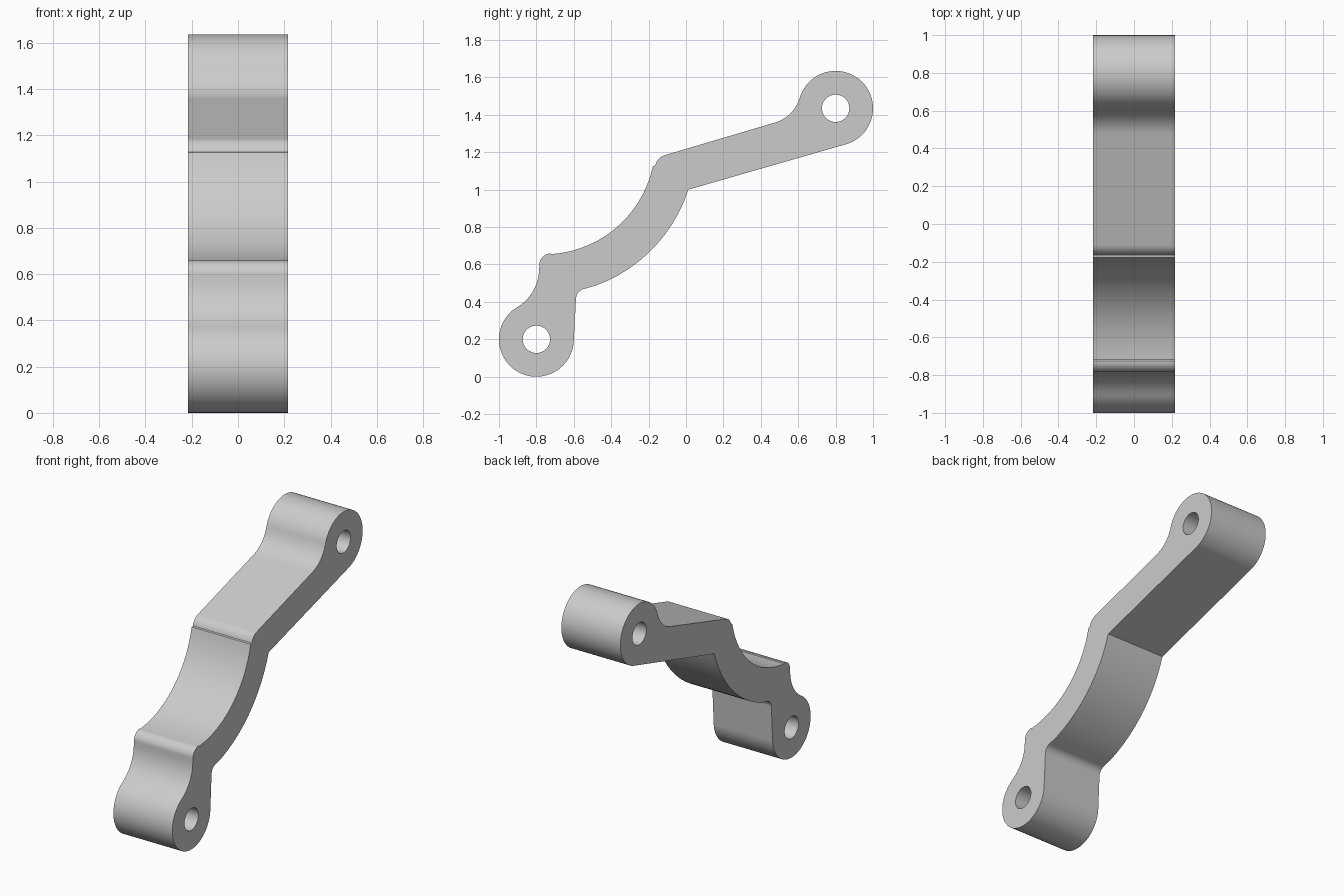
import bpy, bmesh
from math import sin, cos, radians, ceil
from mathutils import Vector

cube = bpy.data.objects.get("Cube")
if cube:
    bpy.data.objects.remove(cube, do_unlink=True)

HALF_WIDTH = 0.217
LOW, HIGH = (-0.8, 0.2), (0.8, 1.435)   # pivot centres (y, z)
BEND = (-0.76, 1.25)                    # shared centre of the curved web


def arc(centre, r, a0, a1):
    """Points along an arc in the side plane, angles in degrees."""
    n = max(5, ceil(abs(a1 - a0) / 5))
    angles = [radians(a0 + (a1 - a0) * i / n) for i in range(n + 1)]
    return [Vector((-HALF_WIDTH, centre[0] + r * cos(a), centre[1] + r * sin(a)))
            for a in angles]


def add_loop(bm, points):
    """Closed loop of edges, skipping near-coincident points."""
    kept = []
    for p in points:
        if not kept or (p - kept[-1]).length > 0.004:
            kept.append(p)
    if (kept[0] - kept[-1]).length < 0.004:
        kept.pop()
    verts = [bm.verts.new(p) for p in kept]
    return [bm.edges.new((v, verts[(i + 1) % len(verts)])) for i, v in enumerate(verts)]


# Side outline: arcs joined by straight runs
outline = (
    arc(LOW, 0.2, 121, 356)                     # lower pivot eye
    + arc((-0.533, 0.416), 0.055, 176, 106)     # inner fillet
    + arc(BEND, 0.812, -74.8, -17.9)            # underside of curved web
    + arc(HIGH, 0.2, -74, 163.8)                # upper pivot eye
    + arc((0.421, 1.545), 0.194, -16.2, -74)    # fillet into straight arm
    + arc((-0.091, 1.113), 0.075, 106, 168)     # rounded elbow
    + arc(BEND, 0.596, -12, -86)                # top of curved web
    + arc((-0.722, 0.597), 0.062, 92, 180)      # rounded shoulder
    + arc((-1.028, 0.58), 0.243, 4, -59)        # neck into lower eye
)

# Fill the outline around the two pin holes, then extrude across the width
bm = bmesh.new()
edges = add_loop(bm, outline)
for centre in (LOW, HIGH):
    edges += add_loop(bm, arc(centre, 0.073, 0, 360))
bmesh.ops.triangle_fill(bm, edges=edges, use_beauty=True, normal=(1, 0, 0))
result = bmesh.ops.extrude_face_region(bm, geom=bm.faces[:])
moved = [g for g in result["geom"] if isinstance(g, bmesh.types.BMVert)]
bmesh.ops.translate(bm, verts=moved, vec=(2 * HALF_WIDTH, 0, 0))
bmesh.ops.recalc_face_normals(bm, faces=bm.faces[:])
mesh = bpy.data.meshes.new("lever_arm")
bm.to_mesh(mesh)
bm.free()

# Plain grey material
grey = bpy.data.materials.new("light grey")
grey.use_nodes = True
colour = (0.6, 0.6, 0.6, 1)
grey.diffuse_color = colour
grey.node_tree.nodes["Principled BSDF"].inputs["Base Color"].default_value = colour
mesh.materials.append(grey)

lever = bpy.data.objects.new("lever_arm", mesh)
bpy.context.collection.objects.link(lever)
bpy.ops.object.select_all(action="DESELECT")
lever.select_set(True)
bpy.context.view_layer.objects.active = lever
bpy.ops.object.shade_smooth_by_angle(angle=radians(30))
